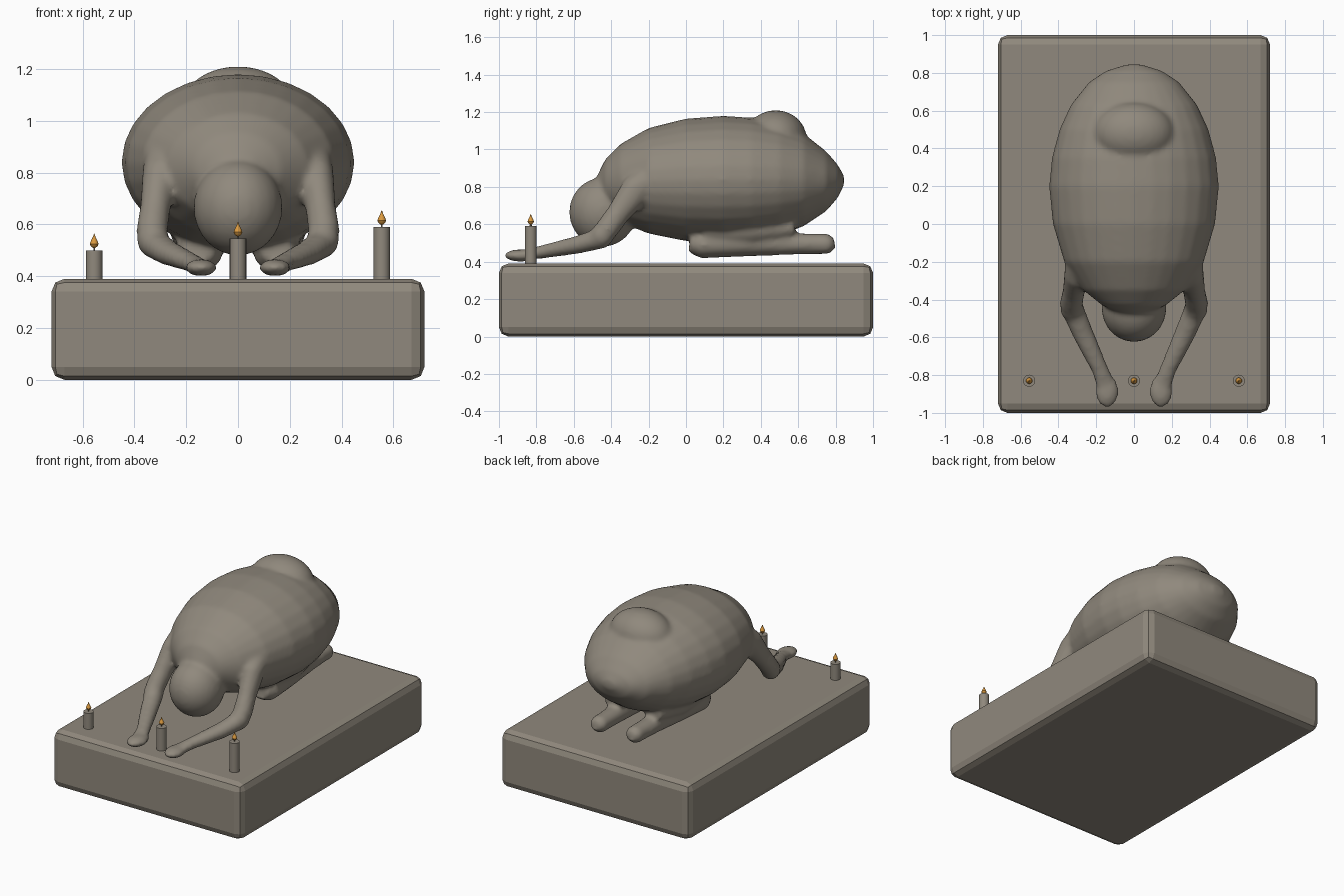
import bpy, bmesh, math
from mathutils import Vector, Matrix

if "Cube" in bpy.data.objects:
    bpy.data.objects.remove(bpy.data.objects["Cube"], do_unlink=True)


def material(name, rgb):
    m = bpy.data.materials.new(name)
    m.use_nodes = True
    m.diffuse_color = (*rgb, 1)
    m.node_tree.nodes["Principled BSDF"].inputs["Base Color"].default_value = (*rgb, 1)
    return m


stone = material("grey brown stone", (0.28, 0.25, 0.205))
amber = material("amber flame", (0.7, 0.32, 0.05))


def add_object(name, bm, mat):
    bmesh.ops.recalc_face_normals(bm, faces=bm.faces[:])
    mesh = bpy.data.meshes.new(name)
    bm.to_mesh(mesh)
    bm.free()
    mesh.materials.append(mat)
    ob = bpy.data.objects.new(name, mesh)
    bpy.context.collection.objects.link(ob)
    return ob


def loft(bm, stations, straight=False, sides=20):
    """Elliptical tube through stations of (centre, half width, half height)."""
    rings = []
    for i, (c, w, h) in enumerate(stations):
        a = Vector(stations[max(i - 1, 0)][0])
        b = Vector(stations[min(i + 1, len(stations) - 1)][0])
        t = Vector((0, 1, 0)) if straight else (b - a).normalized()
        side = t.cross(Vector((0, 0, 1))).normalized()
        up = side.cross(t)
        angles = [2 * math.pi * k / sides for k in range(sides)]
        rings.append([bm.verts.new(Vector(c) + side * w * math.cos(q) + up * h * math.sin(q))
                      for q in angles])
    for r, s in zip(rings, rings[1:]):
        for k in range(sides):
            n = (k + 1) % sides
            bm.faces.new((r[k], r[n], s[n], s[k]))
    bm.faces.new(rings[0])
    bm.faces.new(rings[-1])


def ellipsoid(bm, centre, radii):
    m = Matrix.Translation(centre) @ Matrix.Diagonal((*radii, 1))
    bmesh.ops.create_uvsphere(bm, u_segments=24, v_segments=16, radius=1, matrix=m)


# Plinth
bm = bmesh.new()
bmesh.ops.create_cube(bm, size=1, matrix=Matrix.Translation((0, 0, 0.195))
                      @ Matrix.Diagonal((1.44, 2, 0.39, 1)))
bmesh.ops.bevel(bm, geom=bm.edges[:], offset=0.05, segments=2, profile=0.5, affect='EDGES')
add_object("plinth", bm, stone)

# Bowed torso: y, half width, bottom, top
bm = bmesh.new()
torso = [(-0.47, 0.08, 0.74, 0.87), (-0.43, 0.17, 0.68, 0.95), (-0.35, 0.27, 0.61, 1.03),
         (-0.2, 0.37, 0.55, 1.115), (0, 0.43, 0.51, 1.165), (0.2, 0.45, 0.5, 1.18),
         (0.35, 0.435, 0.51, 1.17), (0.5, 0.395, 0.54, 1.14), (0.63, 0.335, 0.59, 1.085),
         (0.75, 0.24, 0.67, 0.99), (0.81, 0.15, 0.74, 0.92), (0.845, 0.04, 0.81, 0.86)]
loft(bm, [((0, y, (a + b) / 2), w, (b - a) / 2) for y, w, a, b in torso], True, 28)
ellipsoid(bm, (0, 0.48, 1.06), (0.215, 0.165, 0.15))

# Bowed head and neck
ellipsoid(bm, (0, -0.445, 0.665), (0.172, 0.18, 0.185))
loft(bm, [((0, -0.45, 0.7), 0.12, 0.12), ((0, -0.2, 0.8), 0.16, 0.14)])

for s in (1, -1):
    # Arm reaching forward, ending in a flat hand
    loft(bm, [((s * 0.27, -0.14, 0.88), 0.09, 0.09), ((s * 0.3, -0.27, 0.78), 0.07, 0.085),
              ((s * 0.32, -0.36, 0.66), 0.058, 0.064), ((s * 0.333, -0.43, 0.565), 0.062, 0.062)])
    ellipsoid(bm, (s * 0.328, -0.45, 0.54), (0.064, 0.064, 0.064))
    loft(bm, [((s * 0.33, -0.44, 0.53), 0.06, 0.058), ((s * 0.27, -0.58, 0.49), 0.056, 0.048),
              ((s * 0.18, -0.77, 0.452), 0.044, 0.036), ((s * 0.155, -0.84, 0.44), 0.05, 0.03)])
    ellipsoid(bm, (s * 0.143, -0.885, 0.433), (0.062, 0.088, 0.033))
    # Folded leg: thigh, shin and foot
    loft(bm, [((s * 0.15, 0.02, 0.5), 0.06, 0.05), ((s * 0.15, 0.08, 0.49), 0.09, 0.072),
              ((s * 0.145, 0.3, 0.495), 0.085, 0.068), ((s * 0.138, 0.55, 0.495), 0.066, 0.058),
              ((s * 0.135, 0.7, 0.495), 0.06, 0.055), ((s * 0.135, 0.76, 0.495), 0.06, 0.055),
              ((s * 0.135, 0.795, 0.5), 0.035, 0.03)])
    loft(bm, [((s * 0.15, 0.1, 0.55), 0.09, 0.06), ((s * 0.16, 0.35, 0.56), 0.1, 0.07),
              ((s * 0.15, 0.58, 0.58), 0.07, 0.05)])

figure = add_object("kneeling_figure", bm, stone)
blend = figure.modifiers.new("blend parts", 'REMESH')
blend.mode = 'VOXEL'
blend.voxel_size = 0.014
blend.use_smooth_shade = True
soften = figure.modifiers.new("soften joins", 'SMOOTH')
soften.factor = 0.5
soften.iterations = 8

# Candles with wicks and teardrop flames
flame_profile = [(0.008, 0.003), (0.016, 0.013), (0.025, 0.017), (0.038, 0.012),
                 (0.052, 0.005), (0.064, 0.001)]


def cylinder(name, x, y, bottom, top, radius, sides):
    bm = bmesh.new()
    bmesh.ops.create_cone(bm, cap_ends=True, segments=sides, radius1=radius, radius2=radius,
                          depth=top - bottom,
                          matrix=Matrix.Translation((x, y, (bottom + top) / 2)))
    return add_object(name, bm, stone)


def smooth(ob):
    bpy.ops.object.select_all(action='DESELECT')
    ob.select_set(True)
    bpy.context.view_layer.objects.active = ob
    bpy.ops.object.shade_smooth_by_angle(angle=math.radians(40))


for label, x, top in (("right", -0.555, 0.5), ("middle", 0, 0.545), ("left", 0.555, 0.59)):
    y = -0.83
    smooth(cylinder(label + "_candle", x, y, 0.38, top, 0.032, 20))
    cylinder(label + "_wick", x, y, top - 0.005, top + 0.015, 0.003, 8)
    bm = bmesh.new()
    rings = [[bm.verts.new((x + r * math.cos(math.tau * k / 12),
                            y + r * math.sin(math.tau * k / 12), top + z)) for k in range(12)]
             for z, r in flame_profile]
    for r, q in zip(rings, rings[1:]):
        for k in range(12):
            n = (k + 1) % 12
            bm.faces.new((r[k], r[n], q[n], q[k]))
    bm.faces.new(rings[0])
    bm.faces.new(rings[-1])
    smooth(add_object(label + "_flame", bm, amber))
